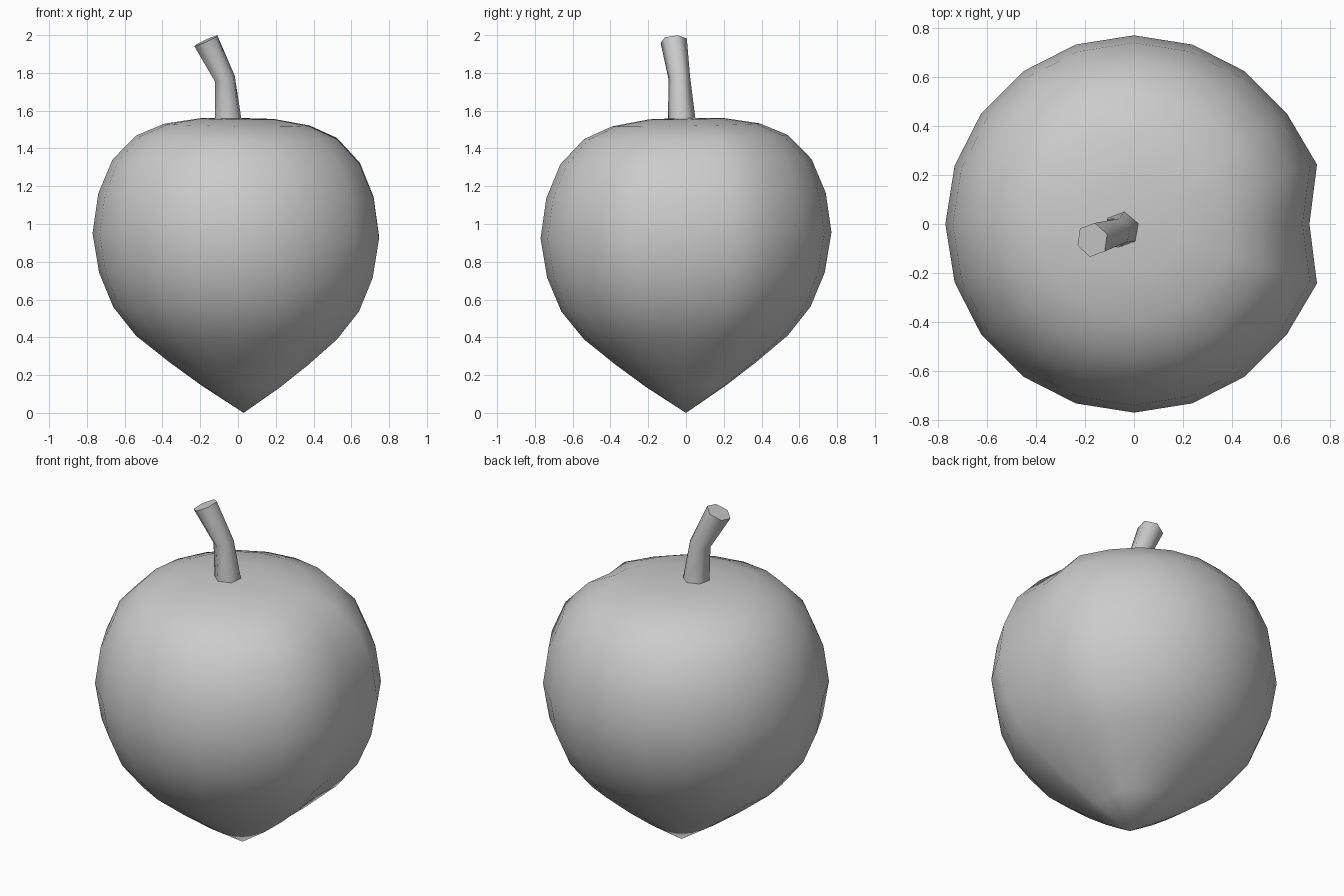
import bpy, bmesh
from math import cos, sin, pi, radians
from mathutils import Vector

if "Cube" in bpy.data.objects:
    bpy.data.objects.remove(bpy.data.objects["Cube"])

grey = bpy.data.materials.new("soft grey")
grey.use_nodes = True
colour = (0.6, 0.6, 0.6, 1)
grey.diffuse_color = colour
grey.node_tree.nodes["Principled BSDF"].inputs["Base Color"].default_value = colour


def skin(name, rings, angle, start=None, end=None):
    """Bridge rings of points; close each end with a pole point or a flat cap."""
    bm = bmesh.new()
    loops = [[bm.verts.new(p) for p in ring] for ring in rings]
    n = len(loops[0])
    for low, high in zip(loops, loops[1:]):
        for i in range(n):
            j = (i + 1) % n
            bm.faces.new((low[i], low[j], high[j], high[i]))
    for loop, pole in ((loops[0], start), (loops[-1], end)):
        if pole is None:
            bm.faces.new(loop)
        else:
            tip = bm.verts.new(pole)
            for i in range(n):
                bm.faces.new((loop[i], loop[(i + 1) % n], tip))
    bmesh.ops.recalc_face_normals(bm, faces=bm.faces)
    mesh = bpy.data.meshes.new(name)
    bm.to_mesh(mesh)
    bm.free()
    mesh.materials.append(grey)
    obj = bpy.data.objects.new(name, mesh)
    bpy.context.collection.objects.link(obj)
    bpy.ops.object.select_all(action="DESELECT")
    obj.select_set(True)
    bpy.context.view_layer.objects.active = obj
    bpy.ops.object.shade_smooth_by_angle(angle=radians(angle))
    return obj


# Fruit body: pointed profile with a seam pressed into the +x side
SEGMENTS = 20
profile = [(0.21, 0.14), (0.37, 0.26), (0.54, 0.40), (0.66, 0.55), (0.735, 0.73),
           (0.77, 0.94), (0.74, 1.15), (0.665, 1.33), (0.54, 1.46),
           (0.39, 1.525), (0.2, 1.557)]
body_rings = []
for radius, z in profile:
    ring = []
    for i in range(SEGMENTS):
        a = 2 * pi * i / SEGMENTS
        r = radius
        if i == 0:
            r *= 0.93 if z < 1.5 else 0.97
        elif i in (1, SEGMENTS - 1):
            r *= 1.02
        x, y = r * cos(a), r * sin(a)
        tip_shift = 0.03 * max(0, 1 - z / 0.4)
        ring.append((x + tip_shift, y, z + 0.02 * y - 0.015 * x))
    body_rings.append(ring)
skin("fruit_body", body_rings, 80, start=(0.03, 0, 0), end=(0, 0, 1.56))

# Stem: six-sided bent stalk with a slanted flat cut on top
stem_path = [((-0.05, -0.022, 1.54), (0, 0, 1), 0.075),
             ((-0.07, -0.035, 1.77), (-0.25, -0.08, 1), 0.058),
             ((-0.17, -0.065, 1.97), (-0.45, -0.1, 1), 0.071)]
stem_rings = []
for centre, direction, radius in stem_path:
    turn = Vector((0, 0, 1)).rotation_difference(Vector(direction))
    stem_rings.append([
        Vector(centre) + turn @ Vector((radius * cos(a), radius * sin(a), 0))
        for a in (radians(20 + 60 * i) for i in range(6))])
skin("stem", stem_rings, 65)
